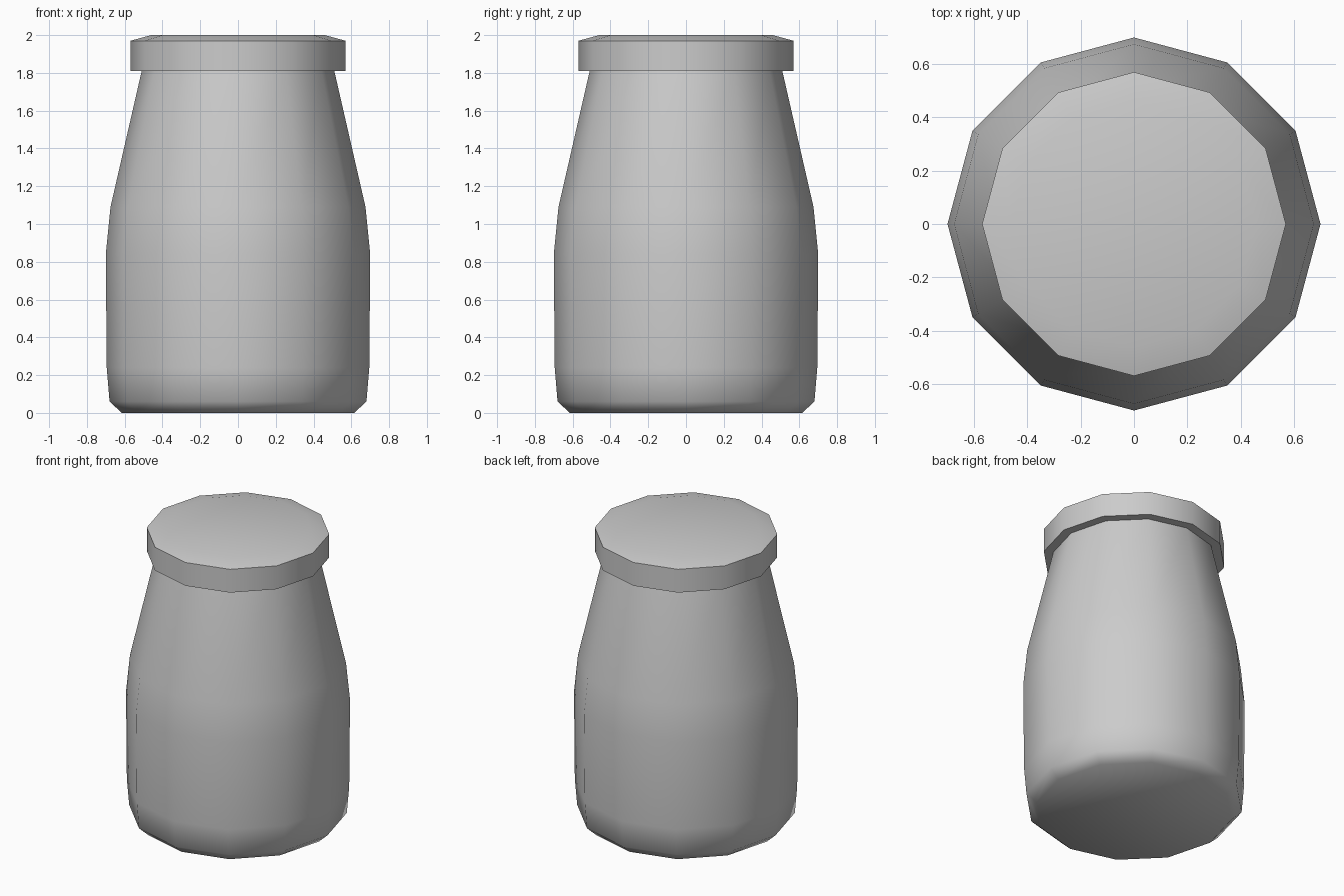
import bpy, bmesh
from math import cos, sin, tau, radians

if "Cube" in bpy.data.objects:
    bpy.data.objects.remove(bpy.data.objects["Cube"])

SIDES = 12


def lathe(name, profile, smooth_angle):
    """Closed 12-sided solid from (radius, z) points, bottom to top."""
    bm = bmesh.new()
    rings = [[bm.verts.new((r * cos(tau * i / SIDES), r * sin(tau * i / SIDES), z))
              for i in range(SIDES)] for r, z in profile]
    for low, high in zip(rings, rings[1:]):
        for i in range(SIDES):
            j = (i + 1) % SIDES
            bm.faces.new((low[i], low[j], high[j], high[i]))
    bm.faces.new(rings[0][::-1])
    bm.faces.new(rings[-1])
    mesh = bpy.data.meshes.new(name)
    bm.to_mesh(mesh)
    bm.free()
    obj = bpy.data.objects.new(name, mesh)
    bpy.context.collection.objects.link(obj)
    bpy.ops.object.select_all(action='DESELECT')
    obj.select_set(True)
    bpy.context.view_layer.objects.active = obj
    bpy.ops.object.shade_smooth_by_angle(angle=radians(smooth_angle))
    return obj


# Jar body: chamfered foot, bulging sides, tapered neck
lathe("jar_body", [(0.615, 0), (0.68, 0.06), (0.695, 0.24), (0.70, 0.84),
                   (0.675, 1.09), (0.51, 1.81)], 50)

# Overhanging lid with a slightly raised top
lathe("lid", [(0.57, 1.81), (0.57, 1.97), (0.46, 2.0)], 50)
